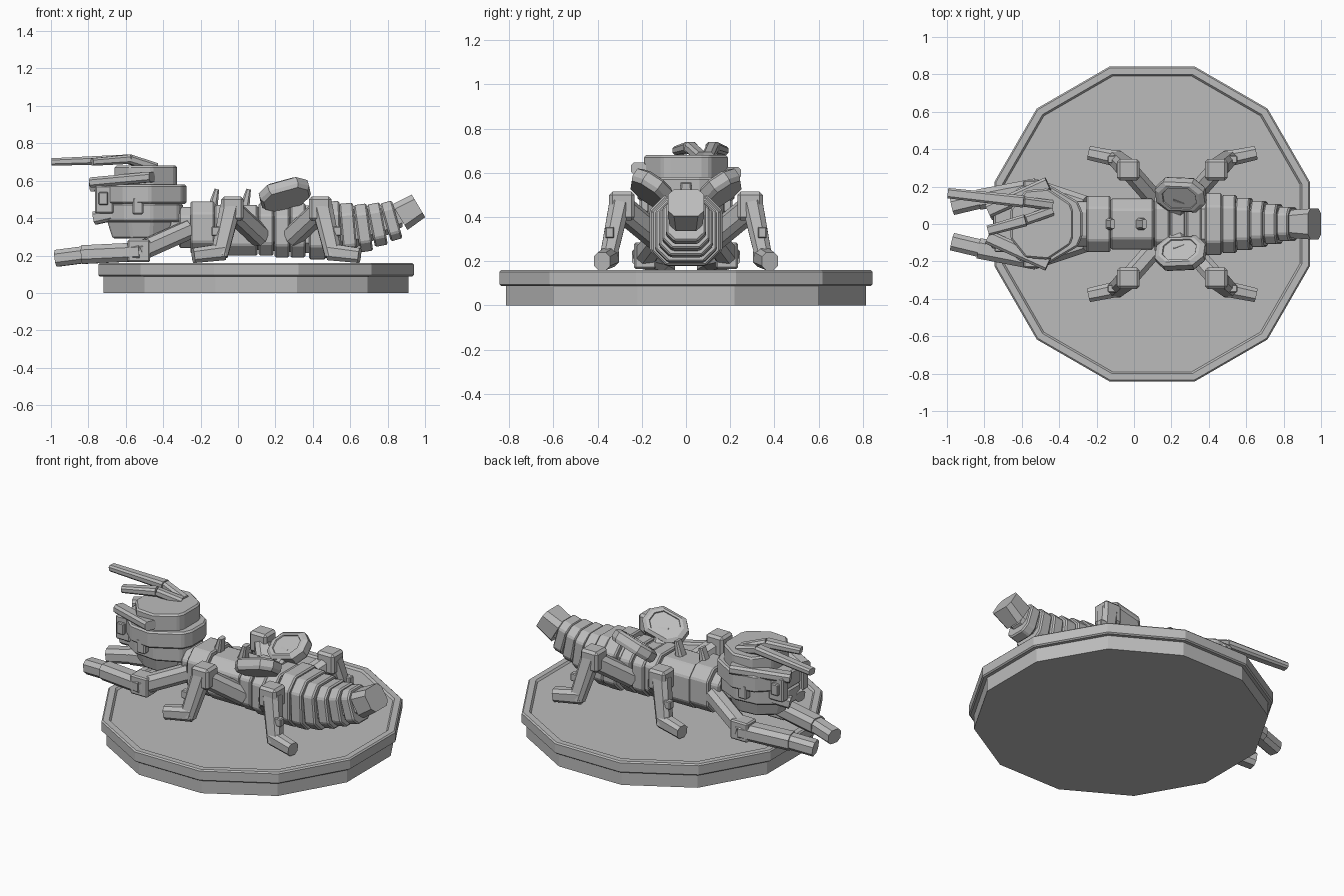
import bpy, bmesh, math
from mathutils import Vector, Matrix

old = bpy.data.objects.get("Cube")
if old:
    bpy.data.objects.remove(old)

stone = bpy.data.materials.new("plain_grey")
stone.use_nodes = True
stone.diffuse_color = (0.5, 0.5, 0.5, 1)
stone.node_tree.nodes["Principled BSDF"].inputs["Base Color"].default_value = (0.5, 0.5, 0.5, 1)


def finish(name, bm, matrix=Matrix(), bevel=0.0):
    bmesh.ops.recalc_face_normals(bm, faces=bm.faces)
    mesh = bpy.data.meshes.new(name)
    bm.to_mesh(mesh)
    bm.free()
    mesh.materials.append(stone)
    obj = bpy.data.objects.new(name, mesh)
    bpy.context.collection.objects.link(obj)
    obj.matrix_world = matrix
    if bevel:
        mod = obj.modifiers.new("chamfer", 'BEVEL')
        mod.width, mod.segments, mod.limit_method = bevel, 1, 'ANGLE'
    return obj


def loft(name, sections, matrix=Matrix(), bevel=0.0):
    """Skin a list of equal-sized point loops and cap both ends."""
    bm = bmesh.new()
    loops = [[bm.verts.new(p) for p in s] for s in sections]
    n = len(loops[0])
    for a, b in zip(loops, loops[1:]):
        for i in range(n):
            j = (i + 1) % n
            bm.faces.new((a[i], a[j], b[j], b[i]))
    bm.faces.new(loops[0])
    bm.faces.new(loops[-1])
    return finish(name, bm, matrix, bevel)


def octagon(w, h, c):
    """Rectangle of half sizes w, h with corners cut by c."""
    return [(w, c - h), (w, h - c), (w - c, h), (c - w, h),
            (-w, h - c), (-w, c - h), (c - w, -h), (w - c, -h)]


def beam(name, p, q, w, h, w2=None, h2=None, cut=0.25):
    """Chamfered bar from p to q with full width w and height h."""
    p, q = Vector(p), Vector(q)
    x = (q - p).normalized()
    up = Vector((0, 0, 1)) if abs(x.z) < 0.9 else Vector((1, 0, 0))
    y = up.cross(x).normalized()
    z = x.cross(y)
    ends = []
    for o, a, b in ((p, w, h), (q, w2 or w, h2 or h)):
        shape = octagon(a / 2, b / 2, cut * min(a, b))
        ends.append([o + y * u + z * v for u, v in shape])
    return loft(name, ends)


def block(name, centre, size, bevel=0.008, pitch=0):
    bm = bmesh.new()
    bmesh.ops.create_cube(bm, size=1)
    bmesh.ops.scale(bm, vec=size, verts=bm.verts)
    m = Matrix.Translation(centre) @ Matrix.Rotation(math.radians(pitch), 4, 'Y')
    return finish(name, bm, m, bevel)


def tier(name, half, z0, z1, flare=1.0, bevel=0.01):
    """Layer of the head: half outline mirrored across y, lower loop scaled."""
    outline = half + [(x, -y) for x, y in reversed(half)]
    cx = -0.5
    low = [(cx + (x - cx) * flare, y * flare, z0) for x, y in outline]
    return loft(name, [low, [(x, y, z1) for x, y in outline]], bevel=bevel)


# Twelve-sided display base with a sunken top
def ring(apothem, z):
    r = apothem / math.cos(math.pi / 12)
    return [(0.097 + r * math.cos((i + 0.5) * math.pi / 6),
             r * math.sin((i + 0.5) * math.pi / 6), z) for i in range(12)]


loft("base", [ring(0.815, 0), ring(0.815, 0.088), ring(0.835, 0.088), ring(0.843, 0.095),
              ring(0.843, 0.152), ring(0.835, 0.16), ring(0.8, 0.16), ring(0.79, 0.148)])

# Body rings: centre x, length, half width, bottom, top, tilt
rings = [
    (-0.27, 0.09, 0.12, 0.24, 0.46, 0), (-0.19, 0.13, 0.15, 0.21, 0.49, 0),
    (-0.01, 0.23, 0.135, 0.2, 0.47, 0), (0.15, 0.08, 0.15, 0.2, 0.48, 0),
    (0.235, 0.08, 0.15, 0.19, 0.47, 0), (0.32, 0.08, 0.155, 0.19, 0.48, 0),
    (0.425, 0.09, 0.165, 0.18, 0.5, 0), (0.51, 0.075, 0.155, 0.18, 0.49, -2),
    (0.59, 0.075, 0.14, 0.195, 0.48, -5), (0.67, 0.07, 0.122, 0.22, 0.475, -8),
    (0.745, 0.07, 0.107, 0.25, 0.48, -11), (0.82, 0.065, 0.09, 0.28, 0.49, -16),
]
for i, (x, length, w, lo, hi, tilt) in enumerate(rings):
    m = Matrix.Translation((x, 0, (lo + hi) / 2)) @ Matrix.Rotation(math.radians(tilt), 4, 'Y')
    h = (hi - lo) / 2
    shape = octagon(w, h, w * 0.42)
    ends = [[(s * length / 2, y, z) for y, z in shape] for s in (-1, 1)]
    loft(f"body_ring_{i + 1}", ends, m, 0.008)

# Narrower core linking the rings, then the raised tail tip
core = [(-0.3, 0.1, 0.35), (0.4, 0.135, 0.34), (0.6, 0.115, 0.34), (0.82, 0.07, 0.385), (0.88, 0.06, 0.41)]
loft("body_core", [[(x, y, c + z) for y, z in octagon(w, w * 0.95, w * 0.4)] for x, w, c in core])
beam("tail_tip", (0.865, 0, 0.405), (0.965, 0, 0.465), 0.15, 0.16, 0.165, 0.14, cut=0.2)

# Spines on the back
for i, x in enumerate((-0.125, 0.045)):
    beam(f"back_spine_{i + 1}", (x - 0.012, 0, 0.45), (x + 0.012, 0, 0.555), 0.07, 0.055, 0.05, 0.025)

# Head tiers, wide brow and narrowing chin
skull = [(-0.275, 0.06), (-0.3, 0.12), (-0.47, 0.22), (-0.61, 0.2), (-0.75, 0.07)]
jaw = [(-0.295, 0.06), (-0.32, 0.11), (-0.46, 0.175), (-0.61, 0.16), (-0.755, 0.06)]
crown = [(-0.325, 0.07), (-0.34, 0.11), (-0.46, 0.19), (-0.58, 0.18), (-0.66, 0.08)]
chin = [(-0.34, 0.06), (-0.36, 0.09), (-0.46, 0.15), (-0.58, 0.14), (-0.7, 0.05)]
tier("head_crown", crown, 0.57, 0.68)
tier("head_middle", skull, 0.475, 0.58)
tier("head_jaw", jaw, 0.38, 0.48)
tier("head_chin", chin, 0.29, 0.385, 0.85)
beam("neck", (-0.42, 0, 0.38), (-0.24, 0, 0.36), 0.16, 0.16)

# Face: brows, eyes and cheek plates
for side, label, lift in ((-1, "right", 0), (1, "left", -0.02)):
    beam(f"{label}_brow", (-0.46, side * 0.215, 0.62 + lift), (-0.78, side * 0.07, 0.59 + lift),
         0.075, 0.055)
    block(f"{label}_eye", (-0.715, side * 0.1, 0.5), (0.1, 0.06, 0.15))
    block(f"{label}_eye_stud", (-0.72, side * 0.135, 0.505), (0.05, 0.03, 0.07), 0.005)
    block(f"{label}_cheek", (-0.535, side * 0.185, 0.465), (0.06, 0.05, 0.09))
    beam(f"{label}_mouthpart", (-0.63, side * 0.1, 0.43), (-0.765, side * 0.05, 0.4), 0.06, 0.07)

# Bent antennae, turned a little to one side
for label, path in (("left", [(-0.44, 0.1, 0.67), (-0.59, 0.12, 0.715), (-0.995, 0.165, 0.7)]),
                    ("right", [(-0.44, 0.07, 0.67), (-0.58, 0.02, 0.715), (-0.78, -0.035, 0.7)])):
    beam(f"{label}_antenna_base", path[0], path[1], 0.055, 0.05)
    beam(f"{label}_antenna_tip", path[1], path[2], 0.065, 0.05, 0.055, 0.04)

# Paired limbs and back pads
for s, label in ((-1, "right"), (1, "left")):
    # Grasping forelimbs
    beam(f"{label}_forelimb_upper", (-0.26, s * 0.1, 0.34), (-0.53, s * 0.19, 0.22), 0.1, 0.1)
    block(f"{label}_forelimb_elbow", (-0.53, s * 0.185, 0.225), (0.12, 0.1, 0.12))
    beam(f"{label}_forelimb_lower", (-0.52, s * 0.19, 0.22), (-0.83, s * 0.13, 0.205), 0.11, 0.1)
    beam(f"{label}_forelimb_tip", (-0.78, s * 0.14, 0.21), (-0.97, s * 0.095, 0.185), 0.095, 0.09)

    # Walking legs: hip, knee, ankle and foot, mirrored fore and aft
    for knee_x, d, where in ((-0.03, -1, "middle"), (0.44, 1, "rear")):
        y = s * 0.29
        name = f"{label}_{where}"
        beam(f"{name}_thigh", (knee_x - d * 0.15, s * 0.12, 0.3), (knee_x, y, 0.44), 0.1, 0.11)
        block(f"{name}_knee", (knee_x, y, 0.45), (0.12, 0.115, 0.13), 0.015)
        ankle = (knee_x + d * 0.07, s * 0.355, 0.2)
        beam(f"{name}_shin", (knee_x + d * 0.01, s * 0.3, 0.46), ankle, 0.095, 0.11, 0.075, 0.09)
        beam(f"{name}_foot", (knee_x + d * 0.045, s * 0.345, 0.22), (knee_x + d * 0.21, s * 0.38, 0.2),
             0.085, 0.09, 0.075, 0.08)
        block(f"{name}_shin_stud", (knee_x + d * 0.09, s * 0.345, 0.33), (0.045, 0.04, 0.05), 0.005)

    # Tilted oval pad with a stepped rim
    turn = (Matrix.Translation((0.25, s * 0.155, 0.53)) @ Matrix.Rotation(s * math.radians(35), 4, 'X')
            @ Matrix.Rotation(math.radians(-14), 4, 'Y') @ Matrix.Rotation(s * 0.12, 4, 'Z'))
    layers = [(0.9, -0.04), (1, -0.02), (1, 0.02), (0.82, 0.035), (0.68, 0.035), (0.66, 0.028)]
    loft(f"{label}_back_pad", [[(u * k, v * k, z) for u, v in octagon(0.135, 0.095, 0.055)]
                               for k, z in layers], turn)
    beam(f"{label}_pad_mount", (0.22, s * 0.06, 0.43), (0.25, s * 0.14, 0.52), 0.09, 0.06)
